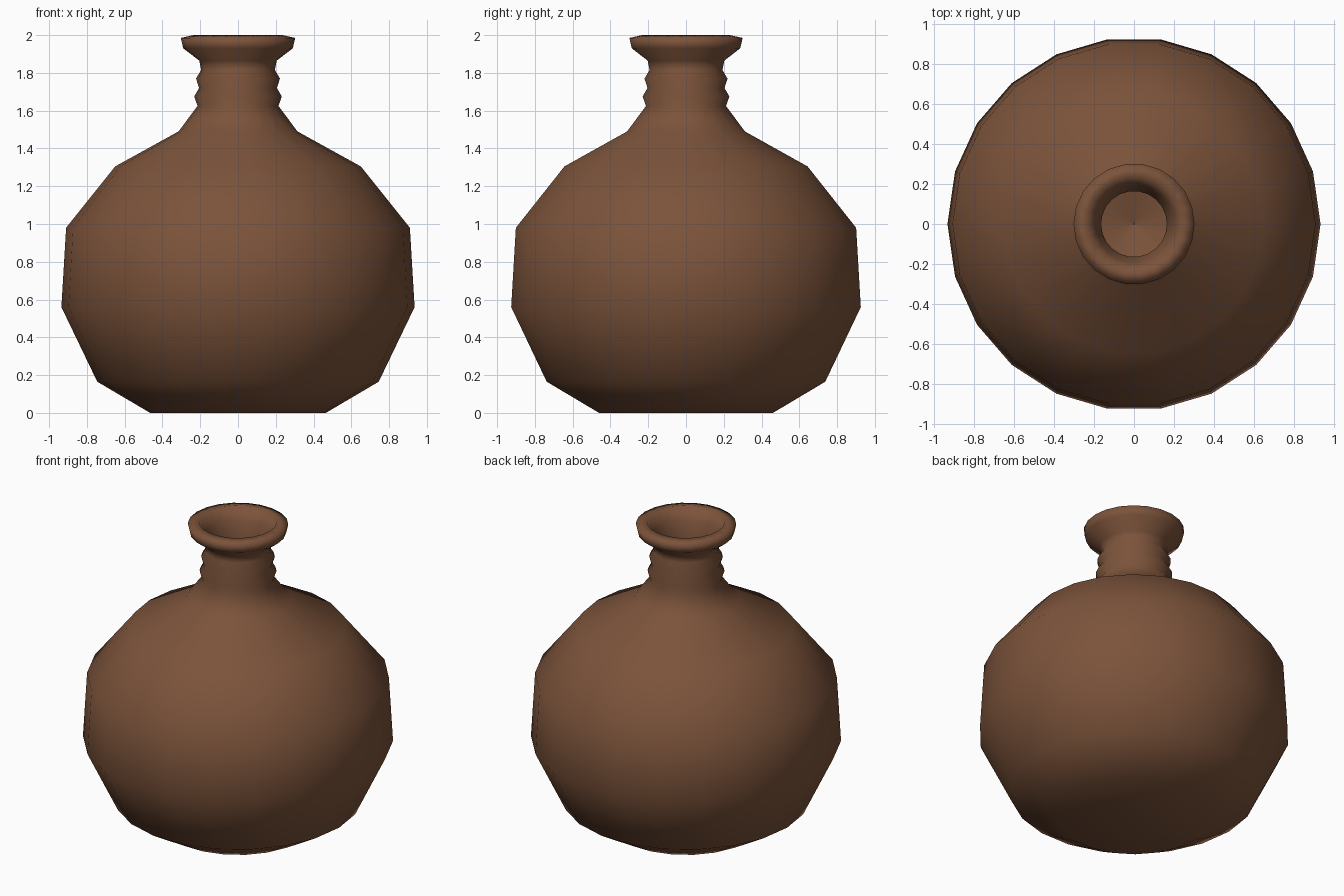
import bpy, bmesh, math

cube = bpy.data.objects.get("Cube")
if cube:
    bpy.data.objects.remove(cube, do_unlink=True)

SIDES = 22

clay = bpy.data.materials.new("brown_clay")
clay.use_nodes = True
colour = (0.2, 0.087, 0.043, 1)
clay.diffuse_color = colour
clay.node_tree.nodes["Principled BSDF"].inputs["Base Color"].default_value = colour

# Outer wall, from the base up to the lip (radius, height)
body = [(0.465, 0), (0.745, 0.165), (0.935, 0.56), (0.91, 0.98), (0.65, 1.305), (0.315, 1.49)]
neck = [(0.214, 1.625), (0.232, 1.675), (0.206, 1.72), (0.222, 1.77), (0.195, 1.815), (0.205, 1.865)]
lip = [(0.29, 1.93), (0.303, 1.985), (0.235, 2.0)]
# Inner wall, from the lip down to the hollow floor
throat = [(0.195, 1.92), (0.165, 1.84), (0.165, 1.62)]
hollow = [(0.28, 1.45), (0.6, 1.26), (0.85, 0.96), (0.87, 0.58), (0.69, 0.22), (0.42, 0.17), (0.002, 0.05)]


def lathe(name, profile):
    """Spin a profile round the z axis and close its first ring."""
    bm = bmesh.new()
    rings = []
    for r, z in profile:
        angles = [math.tau * i / SIDES for i in range(SIDES)]
        rings.append([bm.verts.new((r * math.cos(a), r * math.sin(a), z)) for a in angles])
    for low, high in zip(rings, rings[1:]):
        for i in range(SIDES):
            j = (i + 1) % SIDES
            bm.faces.new((low[i], low[j], high[j], high[i]))
    # Base disc as a fan
    centre = bm.verts.new((0, 0, profile[0][1]))
    for i in range(SIDES):
        bm.faces.new((centre, rings[0][(i + 1) % SIDES], rings[0][i]))
    for face in bm.faces:
        face.smooth = True
    mesh = bpy.data.meshes.new(name)
    bm.to_mesh(mesh)
    bm.free()
    mesh.materials.append(clay)
    obj = bpy.data.objects.new(name, mesh)
    bpy.context.collection.objects.link(obj)
    return obj


lathe("flask", body + neck + lip + throat + hollow)
